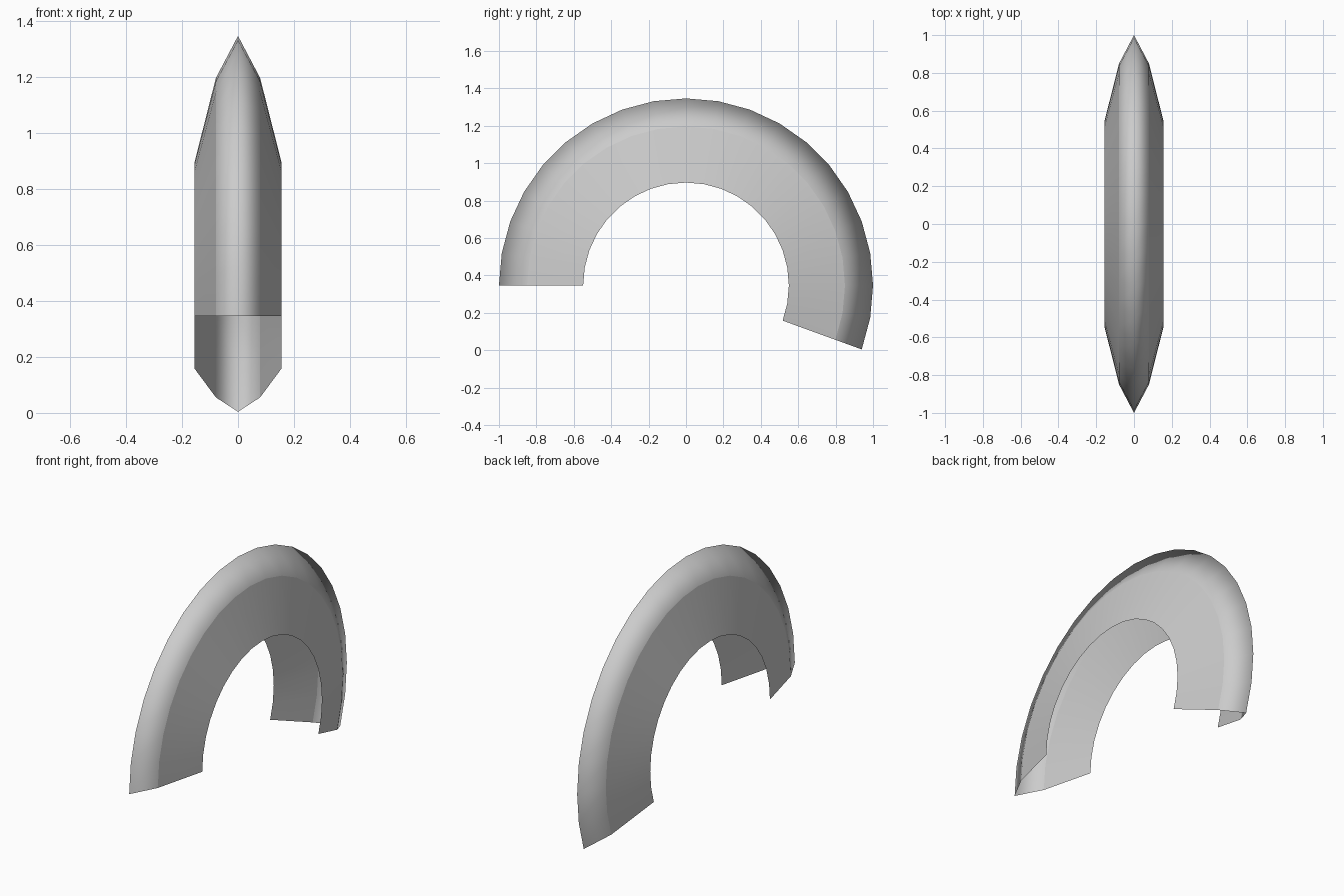
import bpy, bmesh, math

if "Cube" in bpy.data.objects:
    bpy.data.objects.remove(bpy.data.objects["Cube"])

# Cross-section of the mudguard: (x, radius from wheel centre)
PROFILE = [(-0.155, 0.55), (-0.079, 0.85), (0.0, 1.0), (0.079, 0.85), (0.155, 0.55)]
CENTRE_Z = 0.346
STEPS, STEP = 20, math.radians(10)

# Sweep the section around the wheel axis as an open sheet
bm = bmesh.new()
rings = []
for i in range(STEPS + 1):
    a = math.pi - i * STEP
    rings.append([bm.verts.new((x, r * math.cos(a), CENTRE_Z + r * math.sin(a)))
                  for x, r in PROFILE])
for r0, r1 in zip(rings, rings[1:]):
    for j in range(len(PROFILE) - 1):
        f = bm.faces.new((r0[j], r0[j + 1], r1[j + 1], r1[j]))
        f.smooth = True
        f.normal_update()
        # Normals point away from the wheel centre
        c = f.calc_center_median()
        if f.normal.y * c.y + f.normal.z * (c.z - CENTRE_Z) < 0:
            f.normal_flip()
    # Crisp line between rounded crown and flat sides
    for j in (1, 3):
        bm.edges.get((r0[j], r1[j])).smooth = False

mesh = bpy.data.meshes.new("mudguard")
bm.to_mesh(mesh)
bm.free()
bpy.context.collection.objects.link(bpy.data.objects.new("mudguard", mesh))
